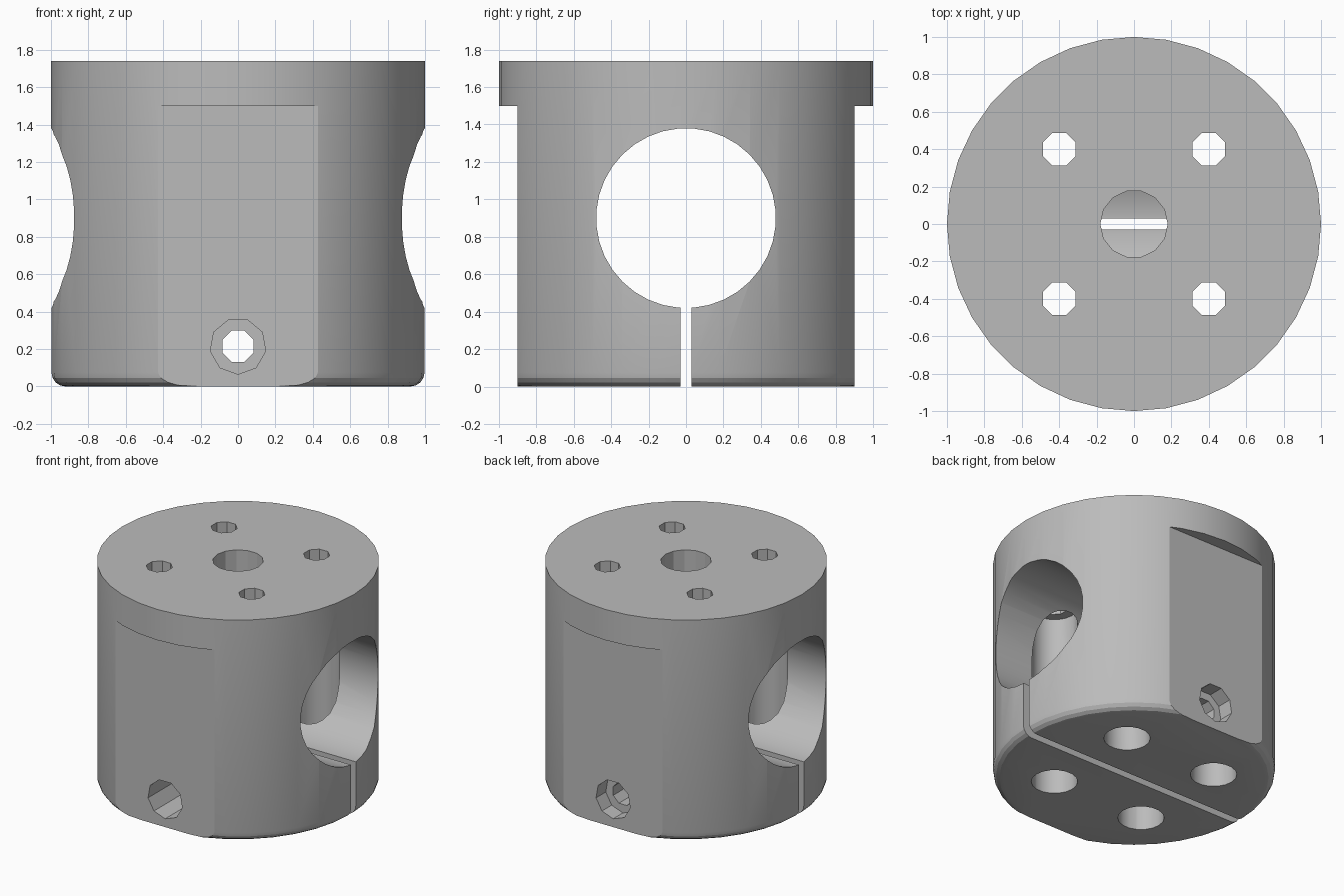
import bpy
import bmesh
from math import sin, cos, pi, radians
from mathutils import Matrix, Vector

cube = bpy.data.objects.get("Cube")
if cube:
    bpy.data.objects.remove(cube, do_unlink=True)

HEIGHT = 1.74
BORE_Z = 0.9
PIN_Z = 0.215

grey = bpy.data.materials.new("plain grey")
grey.use_nodes = True
grey.diffuse_color = (0.5, 0.5, 0.5, 1)
grey.node_tree.nodes["Principled BSDF"].inputs["Base Color"].default_value = (0.5, 0.5, 0.5, 1)


def to_object(name, bm):
    mesh = bpy.data.meshes.new(name)
    bmesh.ops.recalc_face_normals(bm, faces=bm.faces)
    bm.to_mesh(mesh)
    bm.free()
    mesh.materials.append(grey)
    obj = bpy.data.objects.new(name, mesh)
    bpy.context.collection.objects.link(obj)
    return obj


def rod(name, start, end, radius, sides):
    """Cylinder running from start to end."""
    start, end = Vector(start), Vector(end)
    axis = end - start
    turn = axis.to_track_quat("Z", "Y").to_matrix().to_4x4()
    half_step = Matrix.Rotation(pi / sides, 4, "Z")
    bm = bmesh.new()
    bmesh.ops.create_cone(bm, cap_ends=True, segments=sides, radius1=radius, radius2=radius,
                          depth=axis.length,
                          matrix=Matrix.Translation((start + end) / 2) @ turn @ half_step)
    return to_object(name, bm)


def box(name, centre, size):
    bm = bmesh.new()
    bmesh.ops.create_cube(bm, size=1, matrix=Matrix.Translation(centre) @ Matrix.Diagonal((*size, 1)))
    return to_object(name, bm)


def lathe(name, profile, sides):
    """Closed solid turned around z from (radius, height) points."""
    bm = bmesh.new()
    rings = [[bm.verts.new((r * cos(2 * pi * i / sides), r * sin(2 * pi * i / sides), z))
              for i in range(sides)] for r, z in profile]
    for low, high in zip(rings, rings[1:]):
        for i in range(sides):
            j = (i + 1) % sides
            bm.faces.new((low[i], low[j], high[j], high[i]))
    bm.faces.new(rings[0])
    bm.faces.new(rings[-1])
    return to_object(name, bm)


def cut(body, cutter):
    mod = body.modifiers.new("cut", "BOOLEAN")
    mod.operation = "DIFFERENCE"
    mod.solver = "EXACT"
    mod.object = cutter
    bpy.context.view_layer.objects.active = body
    bpy.ops.object.modifier_apply(modifier=mod.name)
    bpy.data.objects.remove(cutter, do_unlink=True)


# Round body with a rounded bottom edge
fillet = 0.075
profile = [(1 - fillet + fillet * sin(a), fillet - fillet * cos(a))
           for a in (k * pi / 8 for k in range(5))]
body = lathe("clamp_body", profile + [(1, HEIGHT)], 36)

# Flats on front and back, leaving a rim at the top
for side in (-1, 1):
    cut(body, box("flat_cutter", (0, side * 1.15, 0.65), (3, 0.5, 1.7)))

# Cross bore, clamping slot and centre hole
cut(body, rod("bore_cutter", (-1.5, 0, BORE_Z), (1.5, 0, BORE_Z), 0.48, 36))
cut(body, box("slot_cutter", (0, 0, 0.2), (3, 0.06, 0.9)))
cut(body, rod("centre_hole_cutter", (0, 0, BORE_Z), (0, 0, 2), 0.18, 14))

# Four bolt holes, widened from below
for x in (-0.4, 0.4):
    for y in (-0.4, 0.4):
        cut(body, rod("bolt_hole_cutter", (x, y, -0.2), (x, y, 2), 0.095, 8))
        cut(body, rod("bolt_head_cutter", (x, y, -0.3), (x, y, 1.42), 0.165, 18))

# Pinch screw hole, deep recess in front and shallow recess behind
cut(body, rod("screw_hole_cutter", (0, -1.5, PIN_Z), (0, 1.5, PIN_Z), 0.09, 8))
for far, near in ((-1.4, -0.55), (1.4, 0.78)):
    cut(body, rod("screw_recess_cutter", (0, far, PIN_Z), (0, near, PIN_Z), 0.15, 9))

# Shading
body.select_set(True)
bpy.context.view_layer.objects.active = body
bpy.ops.object.shade_smooth_by_angle(angle=radians(21))
